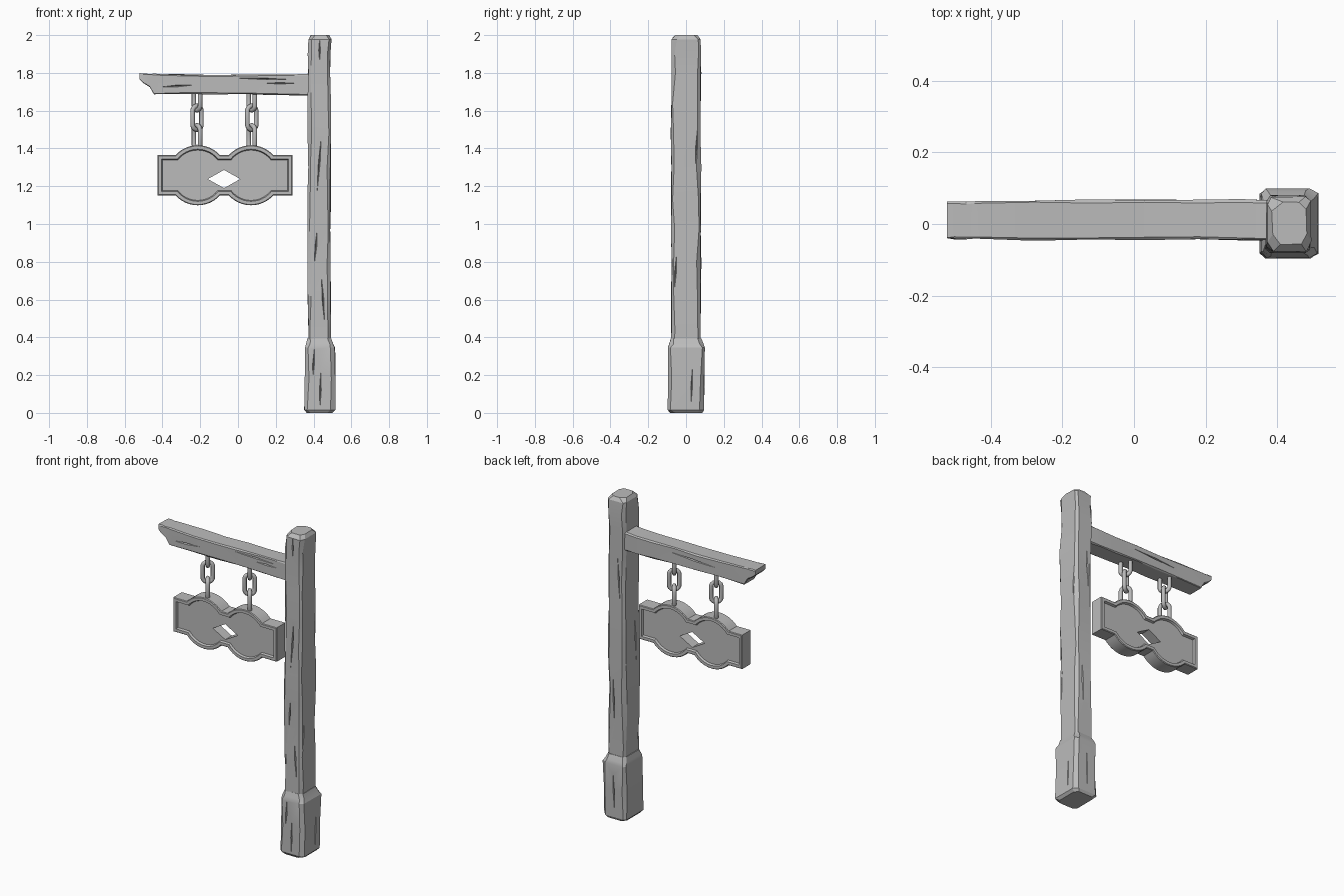
import bpy, bmesh, math, random
from mathutils import Vector, Matrix

if "Cube" in bpy.data.objects:
    bpy.data.objects.remove(bpy.data.objects["Cube"])

random.seed(4)
grey = bpy.data.materials.new("plain_grey")
grey.diffuse_color = (0.5, 0.5, 0.5, 1)
grey.use_nodes = True
grey.node_tree.nodes["Principled BSDF"].inputs["Base Color"].default_value = grey.diffuse_color


def make_object(name, bm):
    bmesh.ops.recalc_face_normals(bm, faces=bm.faces)
    me = bpy.data.meshes.new(name)
    bm.to_mesh(me)
    bm.free()
    me.materials.append(grey)
    ob = bpy.data.objects.new(name, me)
    bpy.context.collection.objects.link(ob)
    return ob


def bridge(bm, rings):
    """Skin a list of equal point rings and cap both ends."""
    vs = [[bm.verts.new(p) for p in r] for r in rings]
    n = len(vs[0])
    for a, b in zip(vs, vs[1:]):
        for i in range(n):
            bm.faces.new((a[i], a[(i + 1) % n], b[(i + 1) % n], b[i]))
    bm.faces.new(vs[0])
    bm.faces.new(vs[-1])


def timber(name, sections, put, jitter):
    """Rough-hewn beam: chamfered rectangles (t, u0, u1, v0, v1, chamfer)."""
    bm = bmesh.new()
    rings = []
    for t, u0, u1, v0, v1, c in sections:
        pts = []
        for u, v, su, sv in ((u0, v0, 1, 1), (u1, v0, -1, 1), (u1, v1, -1, -1), (u0, v1, 1, -1)):
            a = c * random.uniform(0.6, 1.3)
            b = c * random.uniform(0.6, 1.3)
            pair = [(u, v + sv * a), (u + su * b, v)]
            pts += pair if su == sv else pair[::-1]
        rings.append([put(t, u + random.uniform(-jitter, jitter),
                          v + random.uniform(-jitter, jitter)) for u, v in pts])
    bridge(bm, rings)
    return make_object(name, bm)


def cut(ob, cutter):
    cutter.hide_render = True
    mod = ob.modifiers.new("cut", 'BOOLEAN')
    mod.operation = 'DIFFERENCE'
    mod.object = cutter
    bpy.context.view_layer.objects.active = ob
    bpy.ops.object.modifier_apply(modifier=mod.name)
    bpy.data.objects.remove(cutter)


def cracks(ob, items):
    """Cut thin slivers: (centre, half length vector, face normal)."""
    bm = bmesh.new()
    for c, along, nor in items:
        c, along, nor = Vector(c), Vector(along), Vector(nor)
        side = along.cross(nor).normalized() * 0.005
        deep = nor * 0.016
        rim = [bm.verts.new(c + p) for p in (along, side, -along, -side)]
        for s in (1, -1):
            tip = bm.verts.new(c + deep * s)
            for i in range(4):
                bm.faces.new((rim[i], rim[(i + 1) % 4], tip))
    cut(ob, make_object("crack_cutter", bm))


def smooth(ob, angle):
    bpy.ops.object.select_all(action='DESELECT')
    ob.select_set(True)
    bpy.context.view_layer.objects.active = ob
    bpy.ops.object.shade_smooth_by_angle(angle=math.radians(angle))


def upright(t, u, v):
    return Vector((u, v, t))


def sideways(t, u, v):
    return Vector((t, u, v))


F, B, L, R = (0, -1, 0), (0, 1, 0), (-1, 0, 0), (1, 0, 0)

# Post
secs = [(z, .370, .490, -.078, .078, .016) for z in
        (.30, .45, .62, .80, .97, 1.13, 1.30, 1.48, 1.64, 1.80, 1.90)]
secs += [(1.978, .370, .496, -.075, .078, .022), (2.0, .386, .482, -.058, .060, .022)]
post = timber("post", secs, upright, .0035)
cracks(post, [((.430, -.078, 1.32), (.012, 0, .16), F), ((.412, -.078, .88), (.008, 0, .10), F),
              ((.45, -.077, .60), (-.008, 0, .12), F), ((.432, -.077, 1.92), (0, 0, .06), F),
              ((.41, .078, 1.50), (.008, 0, .14), B), ((.445, .078, .75), (.006, 0, .16), B),
              ((.492, .055, 1.40), (0, .005, .10), R), ((.490, -.055, .75), (0, .006, .10), R),
              ((.370, -.03, 1.1), (0, .008, .15), L)])
smooth(post, 20)

# Post foot with sloping shoulder
foot = timber("post_foot", [
    (0, .364, .500, -.085, .085, .022), (.016, .352, .514, -.097, .097, .02),
    (.18, .353, .514, -.095, .097, .018), (.345, .354, .513, -.096, .098, .02),
    (.365, .360, .503, -.09, .092, .02), (.395, .368, .492, -.079, .080, .018)], upright, .0018)
for v in foot.data.vertices:
    if v.co.z < .01:
        v.co.z = max(v.co.z, 0)
cracks(foot, [((.436, -.096, .12), (.002, 0, .10), F), ((.40, -.096, .26), (.004, 0, .08), F),
              ((.43, .097, .17), (.004, 0, .12), B), ((.514, .03, .14), (0, .004, .10), R)])
smooth(foot, 20)

# Cross beam with splintered end
beam = timber("cross_beam", [
    (-.522, -.040, .062, 1.766, 1.797, .004), (-.503, -.041, .064, 1.746, 1.796, .005),
    (-.468, -.042, .064, 1.724, 1.795, .006), (-.445, -.042, .065, 1.686, 1.795, .006),
    (-.28, -.046, .066, 1.690, 1.791, .008), (-.12, -.044, .067, 1.687, 1.788, .008),
    (.03, -.045, .067, 1.688, 1.792, .008), (.18, -.044, .068, 1.682, 1.790, .008),
    (.30, -.044, .068, 1.682, 1.793, .008), (.39, -.045, .067, 1.680, 1.795, .008)],
    sideways, .002)
cracks(beam, [((.15, -.045, 1.768), (.15, 0, -.004), F), ((.22, -.045, 1.745), (.08, 0, 0), F),
              ((-.33, -.045, 1.73), (.10, 0, .006), F), ((-.1, .067, 1.75), (.16, 0, .008), B)])
smooth(beam, 20)

# Hanging sign: bar plus two discs, raised rim, sunken panels
CX, CY, CZ = (-.213, .069), .012, 1.258


def sign_ring(inset, y):
    h, r = .106 - inset, .159 - inset
    top = [(-.425 + inset, h)]
    a0 = math.asin(h / r)
    for cx in CX:
        for k in range(13):
            a = math.pi - a0 - (math.pi - 2 * a0) * k / 12
            top.append((cx + r * math.cos(a), r * math.sin(a)))
    top.append((.288 - inset, h))
    pts = top + [(x, -z) for x, z in reversed(top)]
    return [Vector((x, CY + y, CZ + z)) for x, z in pts]


bm = bmesh.new()
half = [(.026, -.032), (.021, -.045), (.004, -.045), (0, -.041)]
bridge(bm, [sign_ring(i, y) for i, y in half] + [sign_ring(i, -y) for i, y in reversed(half)])
sign = make_object("hanging_sign", bm)

# Diamond opening
bm = bmesh.new()
bridge(bm, [[Vector((-.074 + x, y, 1.238 + z)) for x, z in
             ((-.086, 0), (0, -.048), (.086, 0), (0, .048))] for y in (-.2, .2)])
cut(sign, make_object("diamond_cutter", bm))
smooth(sign, 30)


# Chains: oval links, alternately turned
def link(bm, x, z, turn, w=.029, s=.034, wire=.0125):
    path = []
    for k in range(16):
        a = 2 * math.pi * (k + .5) / 16
        path.append((w * math.cos(a), w * math.sin(a) + (s if math.sin(a) > 0 else -s), a))
    rot = Matrix.Rotation(math.radians(turn), 3, 'Z')
    rings = []
    for px, pz, a in path:
        ring = []
        for j in range(8):
            b = 2 * math.pi * j / 8
            p = Vector((px + wire * math.cos(b) * math.cos(a), wire * math.sin(b),
                        pz + wire * math.cos(b) * math.sin(a)))
            ring.append(bm.verts.new(rot @ p + Vector((x, CY, z))))
        rings.append(ring)
    for i in range(16):
        a, b = rings[i], rings[(i + 1) % 16]
        for j in range(8):
            bm.faces.new((a[j], a[(j + 1) % 8], b[(j + 1) % 8], b[j]))


for side, x in (("left", -.217), ("right", .073)):
    bm = bmesh.new()
    for z, turn in ((1.665, -55), (1.562, 35), (1.459, -55)):
        link(bm, x, z, turn)
    smooth(make_object(side + "_chain", bm), 50)
